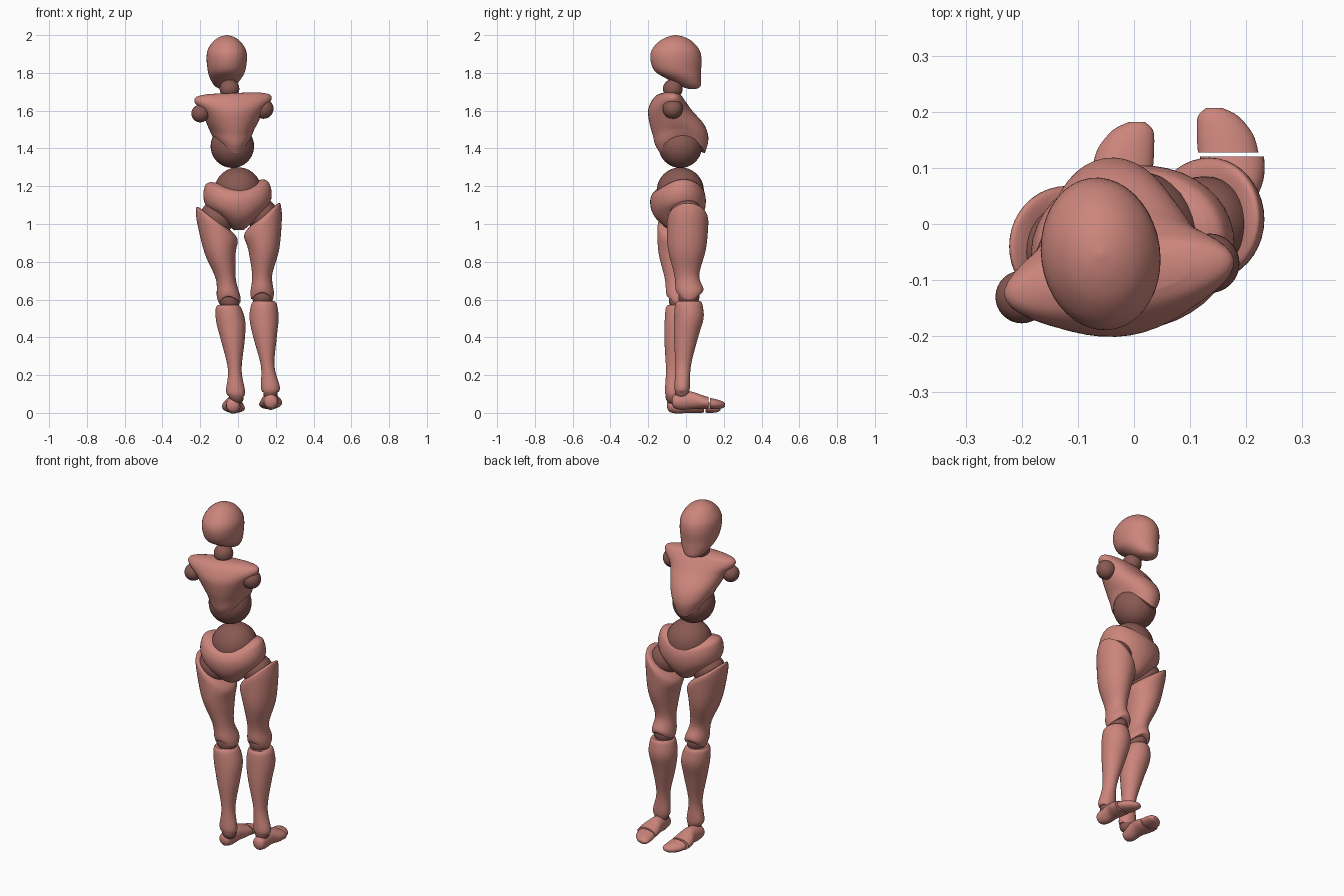
import bpy, bmesh, math
from mathutils import Matrix, Vector

default = bpy.data.objects.get("Cube")
if default:
    bpy.data.objects.remove(default, do_unlink=True)


def material(name, colour):
    mat = bpy.data.materials.new(name)
    mat.use_nodes = True
    mat.diffuse_color = (*colour, 1)
    shader = mat.node_tree.nodes["Principled BSDF"]
    shader.inputs["Base Color"].default_value = (*colour, 1)
    shader.inputs["Roughness"].default_value = 0.6
    return mat


skin = material("salmon shell", (0.60, 0.235, 0.20))
joint = material("brown joint", (0.25, 0.10, 0.085))
SIDES, STEPS = 40, 5


def finish(name, bm, mat, matrix):
    bm.transform(matrix)
    bmesh.ops.recalc_face_normals(bm, faces=bm.faces)
    mesh = bpy.data.meshes.new(name)
    bm.to_mesh(mesh)
    bm.free()
    mesh.materials.append(mat)
    obj = bpy.data.objects.new(name, mesh)
    bpy.context.collection.objects.link(obj)
    bpy.ops.object.select_all(action="DESELECT")
    obj.select_set(True)
    bpy.context.view_layer.objects.active = obj
    bpy.ops.object.shade_smooth_by_angle(angle=math.radians(50))
    return obj


def smooth_rows(rows):
    """Fill in rows between the given ones along a smooth curve."""
    rows = [Vector(tuple(r) + (0,) * (7 - len(r))) for r in rows]
    padded = [rows[0]] + rows + [rows[-1]]
    result = []
    for a, b, c, d in zip(padded, padded[1:], padded[2:], padded[3:]):
        for i in range(STEPS):
            t = i / STEPS
            result.append(b + (c - a) * (t / 2)
                          + (a * 2 - b * 5 + c * 4 - d) * (t * t / 2)
                          + (b * 3 - a - c * 3 + d) * (t ** 3 / 2))
    return result + [rows[-1]]


def loft(name, rows, matrix=Matrix(), mat=skin):
    """Skin oval rings: x, y, z, x radius, y radius, side lift, slant."""
    bm = bmesh.new()
    rings = []
    for x, y, z, rx, ry, lift, slant in smooth_rows(rows):
        ring = []
        for i in range(SIDES):
            c = math.cos(math.tau * i / SIDES)
            s = math.sin(math.tau * i / SIDES)
            ring.append(bm.verts.new((x + rx * c, y + ry * s,
                                      z + lift * c * c + slant * c)))
        rings.append(ring)
    for low, high in zip(rings, rings[1:]):
        for i in range(SIDES):
            j = (i + 1) % SIDES
            bm.faces.new((low[i], low[j], high[j], high[i]))
    # close the ends with fans
    for ring in (rings[0], rings[-1]):
        middle = bm.verts.new(sum((v.co for v in ring), Vector()) / SIDES)
        for i in range(SIDES):
            bm.faces.new((ring[i], ring[(i + 1) % SIDES], middle))
    return finish(name, bm, mat, matrix)


def ball(name, centre, radius, matrix=Matrix()):
    bm = bmesh.new()
    bmesh.ops.create_uvsphere(bm, u_segments=32, v_segments=20, radius=radius)
    return finish(name, bm, joint, matrix @ Matrix.Translation(centre))


def turned(pivot, yaw, roll=0):
    """Turn about a pivot, in degrees."""
    spin = Matrix.Rotation(math.radians(yaw), 4, "Z")
    lean = Matrix.Rotation(math.radians(-roll), 4, "Y")
    move = Matrix.Translation(pivot)
    return move @ spin @ lean @ move.inverted()


# Head, with the jaw towards +y
loft("head", [
    (-.06, .035, 1.715, .02, .02),
    (-.06, .025, 1.73, .052, .053),
    (-.06, -.012, 1.77, .082, .092),
    (-.06, -.043, 1.81, .098, .123),
    (-.06, -.053, 1.87, .106, .136),
    (-.06, -.055, 1.92, .101, .127),
    (-.06, -.055, 1.965, .073, .09),
    (-.06, -.055, 1.99, .038, .045),
    (-.06, -.055, 2, .004, .004),
], turned((-.06, -.05, 1.8), 8))
ball("neck", (-.045, -.07, 1.715), .052)

# Rib cage, arched over the waist at both sides
loft("rib_cage", [
    (-.03, -.02, 1.375, .095, .12, .08),
    (-.03, -.025, 1.42, .108, .14, .06),
    (-.03, -.03, 1.47, .118, .147, .03),
    (-.03, -.05, 1.53, .134, .143),
    (-.03, -.085, 1.6, .165, .115),
    (-.03, -.095, 1.65, .205, .085),
    (-.03, -.095, 1.68, .195, .06),
    (-.03, -.095, 1.693, .13, .035),
], turned((-.03, -.06, 1.6), 9, 2))
ball("shoulder_negative_x", (-.2, -.13, 1.585), .047)
ball("shoulder_positive_x", (.135, -.07, 1.61), .053)

# Waist joints and pelvis
ball("abdomen", (-.03, -.03, 1.412), .115)
ball("waist", (0, -.03, 1.175), .125)
loft("pelvis", [
    (0, -.035, .968, .025, .03),
    (0, -.035, .985, .07, .075, .02),
    (0, -.04, 1.03, .125, .12, .03),
    (0, -.042, 1.08, .17, .142, .025),
    (0, -.042, 1.13, .182, .146, .03),
    (0, -.038, 1.165, .168, .135, .05),
    (0, -.032, 1.18, .14, .118, .05),
], turned((0, -.04, 1.1), 9, 3))

# Legs: the -x leg is the mirrored +x leg, leaning inward and set back
mirror = Matrix.Scale(-1, 4, (1, 0, 0))
lean = Matrix.Translation((.18, -.05, -.02))
lean[0][2] = -.16
foot_shift = Matrix.Translation((.148, -.025, -.02))
swap = Matrix(((1, 0, 0, 0), (0, 0, 1, 0), (0, 1, 0, 0), (0, 0, 0, 1)))

for side, leg, step in (("positive_x", Matrix(), Matrix()),
                        ("negative_x", lean @ mirror, foot_shift @ mirror)):
    ball("hip_" + side, (.125, 0, 1.05), .085, leg)
    loft("thigh_" + side, [
        (.175, .01, 1.075, .03, .045, 0, .03),
        (.163, .01, 1.065, .058, .082, 0, .045),
        (.142, .01, 1.035, .086, .105, 0, .055),
        (.132, .008, .98, .1, .109, 0, .045),
        (.136, .005, .865, .082, .1),
        (.128, .004, .73, .053, .066),
        (.128, .018, .66, .062, .074, -.02),
        (.128, .018, .638, .058, .068, -.035),
    ], leg)
    ball("knee_" + side, (.13, .015, .615), .056, leg)
    loft("shin_" + side, [
        (.138, .015, .592, .055, .062),
        (.138, .015, .57, .069, .073),
        (.138, .015, .5, .077, .078),
        (.143, 0, .4, .062, .064),
        (.157, -.015, .25, .036, .041),
        (.171, -.02, .14, .05, .041),
        (.172, -.02, .11, .043, .036),
    ], leg)
    ball("ankle_" + side, (.172, -.02, .105), .038, leg)

    # Foot and toe pieces run along y
    loft("foot_" + side, [
        (.175, .062, -.075, .012, .014),
        (.175, .06, -.062, .033, .034),
        (.173, .062, -.02, .038, .046),
        (.172, .066, .03, .042, .046),
        (.175, .058, .08, .056, .038),
        (.175, .052, .12, .057, .031),
    ], step @ swap)
    loft("toes_" + side, [
        (.168, .05, .127, .054, .029),
        (.162, .046, .16, .05, .026),
        (.15, .043, .192, .036, .019),
        (.143, .042, .207, .014, .008),
    ], step @ swap)
